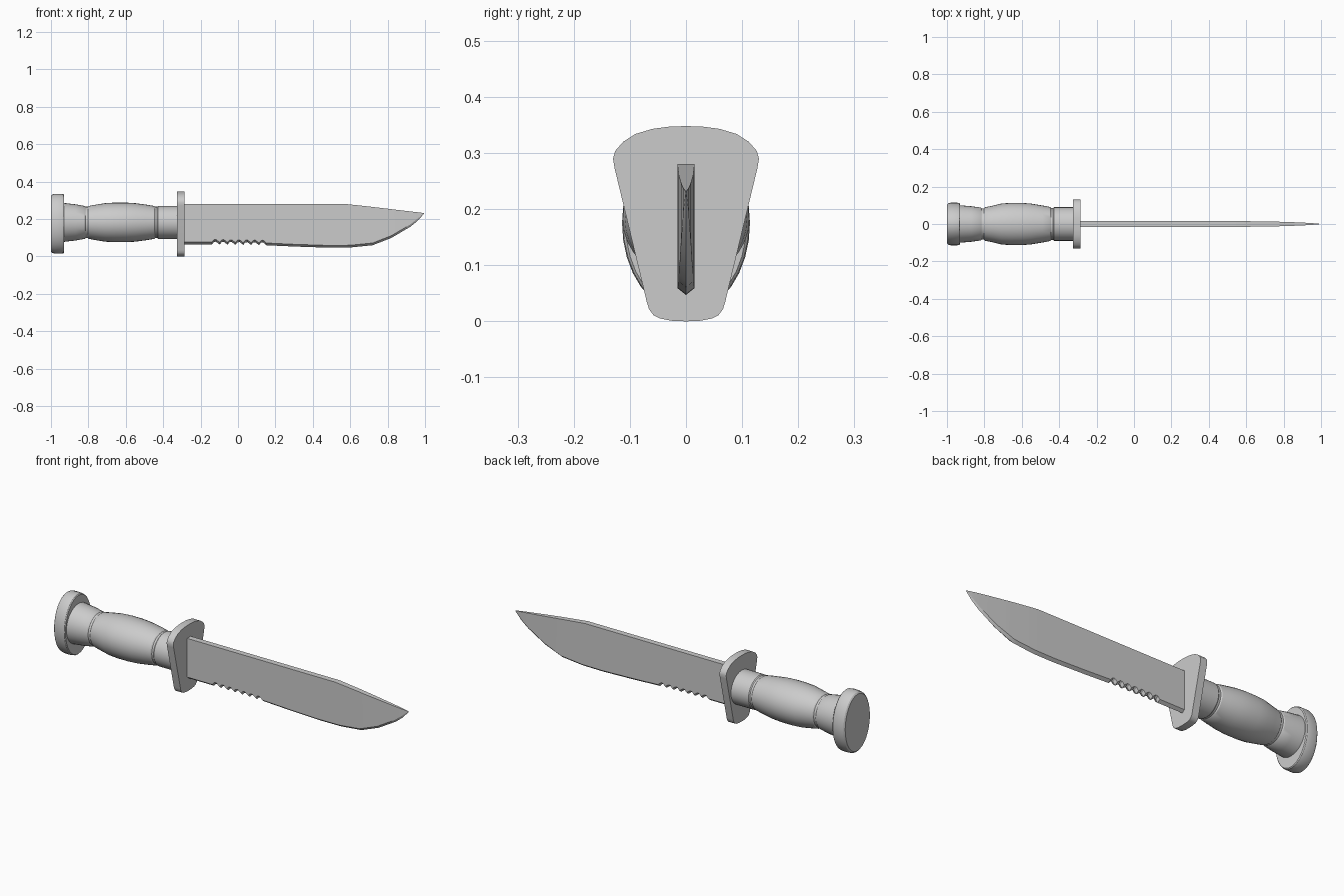
import bpy, math

if "Cube" in bpy.data.objects:
    bpy.data.objects.remove(bpy.data.objects["Cube"])


def make_object(name, verts, faces, angle=30):
    mesh = bpy.data.meshes.new(name)
    mesh.from_pydata(verts, [], faces)
    mesh.update()
    obj = bpy.data.objects.new(name, mesh)
    bpy.context.collection.objects.link(obj)
    bpy.ops.object.select_all(action='DESELECT')
    obj.select_set(True)
    bpy.context.view_layer.objects.active = obj
    bpy.ops.object.mode_set(mode='EDIT')
    bpy.ops.mesh.select_all(action='SELECT')
    bpy.ops.mesh.normals_make_consistent(inside=False)
    bpy.ops.object.mode_set(mode='OBJECT')
    bpy.ops.object.shade_smooth_by_angle(angle=math.radians(angle))
    return obj


def skin(name, rings, angle=30):
    """Bridge equal-length closed rings and cap both ends."""
    n = len(rings[0])
    faces = [(i * n + j, i * n + (j + 1) % n, (i + 1) * n + (j + 1) % n, (i + 1) * n + j)
             for i in range(len(rings) - 1) for j in range(n)]
    last = (len(rings) - 1) * n
    faces += [tuple(range(n)), tuple(range(last, last + n))]
    return make_object(name, [v for r in rings for v in r], faces, angle)


def ellipse(x, ry, rz, zc, n=32):
    return [(x, ry * math.cos(2 * math.pi * k / n), zc + rz * math.sin(2 * math.pi * k / n))
            for k in range(n)]


def lerp(table, x):
    for (x0, a), (x1, b) in zip(table, table[1:]):
        if x <= x1:
            return a + (b - a) * (x - x0) / (x1 - x0)
    return table[-1][1]


# Oval pommel with a rounded rim
skin("pommel", [ellipse(x, 0.114 - d, 0.16 - d, 0.175) for x, d in
                [(-1, 0.011), (-0.994, 0.004), (-0.98, 0), (-0.945, 0), (-0.934, 0.002), (-0.93, 0.006)]])

# Swelling grip with two thin grooves: x, half width, half height
grip = [(-0.94, 0.101, 0.105), (-0.87, 0.095, 0.097), (-0.82, 0.088, 0.088),
        (-0.815, 0.084, 0.084), (-0.803, 0.084, 0.084), (-0.798, 0.089, 0.088),
        (-0.76, 0.097, 0.095), (-0.71, 0.109, 0.103), (-0.66, 0.113, 0.106),
        (-0.60, 0.113, 0.106), (-0.55, 0.109, 0.103), (-0.49, 0.099, 0.095),
        (-0.448, 0.091, 0.088), (-0.443, 0.086, 0.084), (-0.432, 0.086, 0.084),
        (-0.427, 0.09, 0.088), (-0.31, 0.09, 0.088)]
skin("grip", [ellipse(x, ry, rz, 0.182) for x, ry, rz in grip])

# Tapered guard plate
half = [(0.03, 0.347), (0.06, 0.343), (0.09, 0.334), (0.112, 0.32), (0.126, 0.304),
        (0.13, 0.29), (0.127, 0.272), (0.07, 0.035), (0.066, 0.022), (0.058, 0.011),
        (0.046, 0.005), (0.025, 0.001)]
outline = [(0, 0.348)] + half + [(0, 0)] + [(-y, z) for y, z in reversed(half)]
skin("guard", [[(x, y, z) for y, z in outline] for x in (-0.325, -0.286)])

# Blade: spine height, edge height and thickness along x, with serrations
spine = [(-0.3, 0.28), (0.58, 0.28), (0.7, 0.267), (0.995, 0.232)]
edge = [(-0.3, 0.064), (-0.13, 0.064), (0.15, 0.06), (0.3, 0.053), (0.48, 0.047), (0.6, 0.048),
        (0.72, 0.06), (0.82, 0.099), (0.92, 0.158), (0.96, 0.19), (0.995, 0.229)]
thick = [(-0.3, 0.015), (0.6, 0.015), (0.75, 0.013), (0.87, 0.009), (0.95, 0.005), (0.995, 0.0008)]
teeth = {}
for i in range(7):
    x0 = -0.14 + i * 0.042
    for dx, dz in ((0, 0), (0.011, 0.013), (0.022, 0.015), (0.033, 0.007)):
        teeth[round(x0 + dx, 4)] = dz
stations = sorted({x for t in (spine, edge, thick) for x, _ in t if not -0.14 < x < 0.15}
                  | set(teeth) | {0.15, 0.65, 0.77, 0.87})
rings = []
for x in stations:
    top, w = lerp(spine, x), lerp(thick, x)
    low = lerp(edge, x) + teeth.get(x, 0)
    bevel = min(low + 0.012, top - 0.001)
    rings.append([(x, -w, top), (x, -w, bevel), (x, 0, low), (x, w, bevel), (x, w, top)])
skin("blade", rings, 20)
